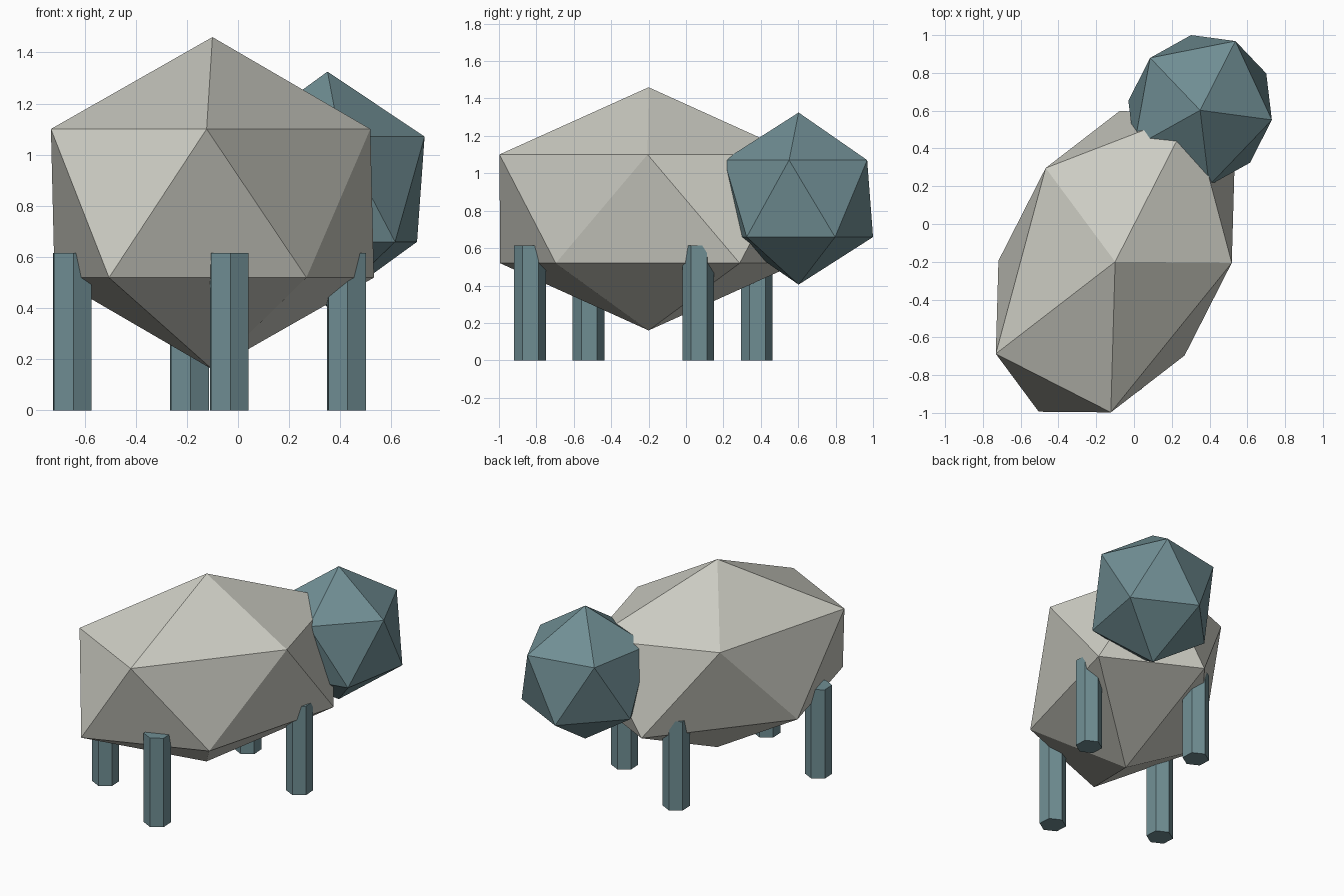
import bpy
from math import radians
from mathutils import Matrix, Vector

cube = bpy.data.objects.get("Cube")
if cube:
    bpy.data.objects.remove(cube, do_unlink=True)

HEADING = radians(63)  # the animal stands turned about the vertical axis


def make_material(name, rgb):
    mat = bpy.data.materials.new(name)
    mat.use_nodes = True
    colour = (*rgb, 1.0)
    mat.diffuse_color = colour
    mat.node_tree.nodes["Principled BSDF"].inputs["Base Color"].default_value = colour
    return mat


wool = make_material("pale wool", (0.60, 0.60, 0.54))
skin = make_material("slate teal", (0.162, 0.272, 0.296))


def finish(name, mat):
    obj = bpy.context.object
    obj.name = name
    obj.data.materials.append(mat)
    return obj


def faceted_ball(name, centre, radii, mat):
    bpy.ops.mesh.primitive_ico_sphere_add(
        subdivisions=1, radius=1, location=centre, rotation=(0, 0, HEADING))
    finish(name, mat).scale = radii


# Woolly body and head
faceted_ball("body", (-0.10, -0.20, 0.81), (0.996, 0.65, 0.65), wool)
faceted_ball("head", (0.35, 0.602, 0.865), (0.46, 0.425, 0.46), skin)

# Four hexagonal legs on a rectangle aligned with the body
LEG_HEIGHT = 0.615
turn = Matrix.Rotation(HEADING, 3, "Z")
leg_centre = Vector((-0.112, -0.228, LEG_HEIGHT / 2))
for end, along in (("front", 0.505), ("rear", -0.505)):
    for side, across in (("left", 0.345), ("right", -0.345)):
        bpy.ops.mesh.primitive_cylinder_add(
            vertices=6, radius=0.085, depth=LEG_HEIGHT,
            location=leg_centre + turn @ Vector((along, across, 0)),
            rotation=(0, 0, HEADING))
        finish(f"{end}_{side}_leg", skin)
